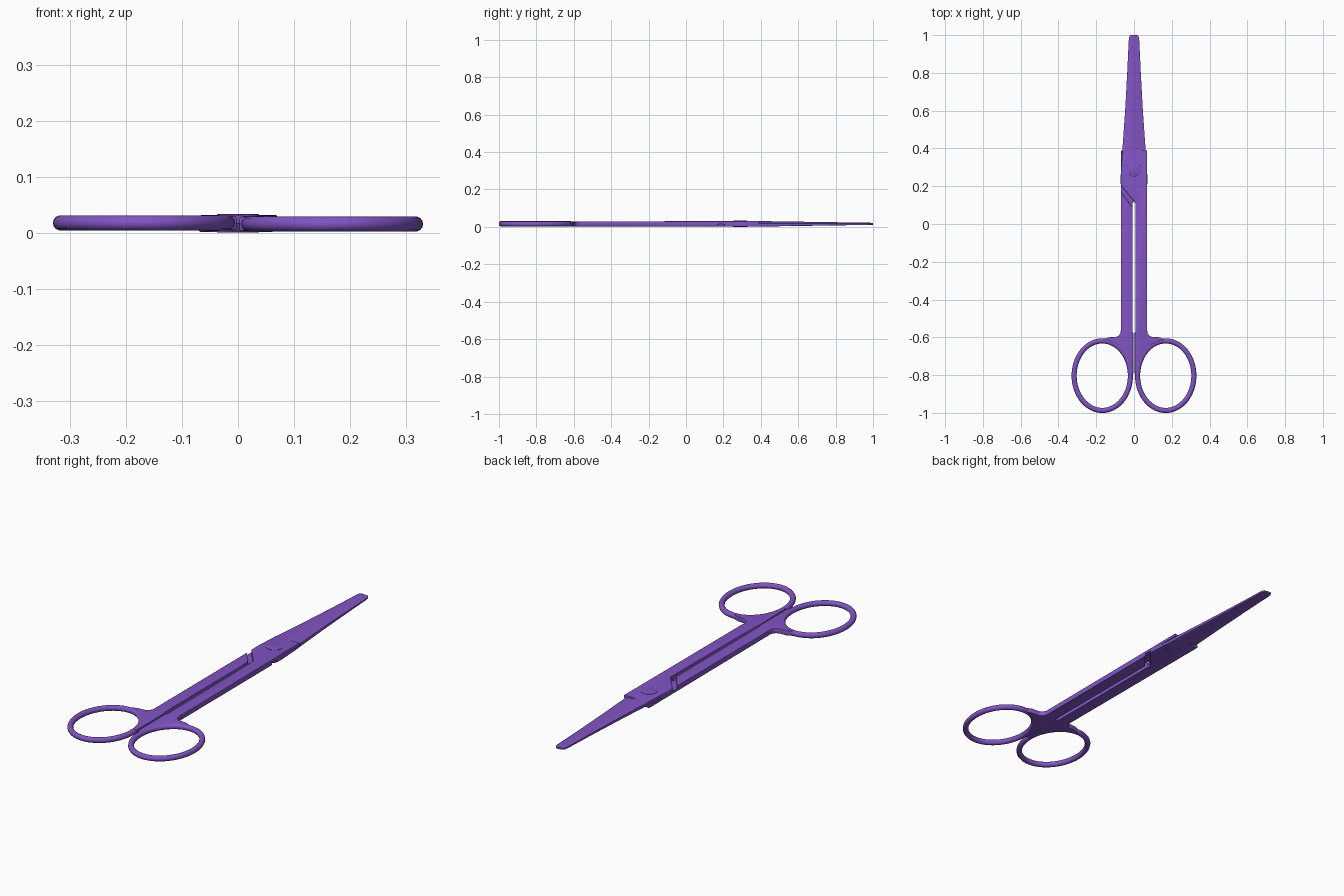
import bpy, bmesh
from math import sin, cos, pi, radians

if "Cube" in bpy.data.objects:
    bpy.data.objects.remove(bpy.data.objects["Cube"])

MID = 0.0165                      # plane where the two halves meet
RX, RY, RA, RB = 0.168, -0.803, 0.149, 0.184   # finger ring centre and radii

mat = bpy.data.materials.new("purple")
mat.diffuse_color = (0.22, 0.09, 0.55, 1)
mat.use_nodes = True
mat.node_tree.nodes["Principled BSDF"].inputs["Base Color"].default_value = mat.diffuse_color


def finish(bm, name):
    bmesh.ops.recalc_face_normals(bm, faces=bm.faces)
    me = bpy.data.meshes.new(name)
    bm.to_mesh(me)
    bm.free()
    ob = bpy.data.objects.new(name, me)
    bpy.context.collection.objects.link(ob)
    me.materials.append(mat)
    bpy.ops.object.select_all(action='DESELECT')
    ob.select_set(True)
    bpy.context.view_layer.objects.active = ob
    bpy.ops.object.shade_smooth_by_angle(angle=radians(35))
    return ob


def slab(name, outline, z_outer, bevel):
    """Extrude an outline from the mid plane and round its outer rim."""
    bm = bmesh.new()
    face = bm.faces.new([bm.verts.new((x, y, MID)) for x, y in outline])
    res = bmesh.ops.extrude_face_region(bm, geom=[face], use_keep_orig=True)
    top = [v for v in res["geom"] if isinstance(v, bmesh.types.BMVert)]
    for v in top:
        v.co.z = z_outer(v.co.y)
    rim = [e for e in bm.edges if all(v in top for v in e.verts)]
    bmesh.ops.bevel(bm, geom=rim, offset=bevel, segments=3, profile=0.5,
                    affect='EDGES', clamp_overlap=True)
    return finish(bm, name)


def loft(name, sections):
    bm = bmesh.new()
    rows = [[bm.verts.new(p) for p in s] for s in sections]
    n = len(rows[0])
    for a, b in zip(rows, rows[1:]):
        for i in range(n):
            j = (i + 1) % n
            bm.faces.new((a[i], a[j], b[j], b[i]))
    bm.faces.new(rows[0])
    bm.faces.new(rows[-1])
    return finish(bm, name)


# Handle outline: web beside the ring, then a fillet into the shank
web = [(RX + RA * cos(t), RY + (RB + 0.004) * sin(t))
       for t in [pi / 2 + pi / 2 * i / 14 for i in range(15)]]
inner = [(0.003, -0.79), (0.003, -0.58), (0.008, -0.57)]
fillet = [(0.070 + 0.032 * (1 - cos(a)), -0.566 - 0.032 * sin(a))
          for a in [pi / 2 * i / 6 for i in range(7)]]
web_top = [(0.135, -0.600)]

upper = web + inner + [(0.008, 0.11), (-0.070, 0.205), (-0.071, 0.25),
                       (-0.062, 0.39), (0.070, 0.39)] + fillet + web_top
lower = web + inner + [(0.008, 0.090), (0.070, 0.170)] + fillet + web_top

parts = [
    slab("handle_upper_face", upper,
         lambda y: 0.0285 + max(0, y + 0.6) * 0.003, 0.003),
    slab("handle_lower_face", lower, lambda y: 0.003, 0.003),
]

# Finger ring: elliptical torus
bm = bmesh.new()
N, K = 64, 14
rows = []
for i in range(N):
    t = 2 * pi * i / N
    rows.append([bm.verts.new((RX + (RA + 0.0135 * cos(p)) * cos(t),
                               RY + (RB + 0.0135 * cos(p)) * sin(t),
                               0.0155 + 0.0135 * sin(p)))
                 for p in [2 * pi * k / K for k in range(K)]])
for i in range(N):
    a, b = rows[i], rows[(i + 1) % N]
    for k in range(K):
        m = (k + 1) % K
        bm.faces.new((a[k], b[k], b[m], a[m]))
parts.append(finish(bm, "finger_ring"))

# Blade: flat spine side, ground down towards the cutting edge
stations = [(0.385, -0.062, 0.062, 0.0148), (0.60, -0.047, 0.047, 0.0115),
            (0.80, -0.036, 0.036, 0.0085), (0.97, -0.028, 0.028, 0.0060),
            (0.99, -0.026, 0.026, 0.0056), (1.00, -0.019, 0.019, 0.0050)]
parts.append(loft("blade", [
    [(xl, y, MID), (xl, y, MID + h * 0.85), (xl + 0.003, y, MID + h),
     (0.0, y, MID + h), (xr, y, MID + 0.0025), (xr, y, MID)]
    for y, xl, xr, h in stations]))

# Second half: the same parts turned over about the long axis
for ob in parts:
    twin = ob.copy()
    twin.name = ob.name + "_opposite"
    twin.rotation_euler = (0, pi, 0)
    twin.location = (0, 0, 2 * MID)
    bpy.context.collection.objects.link(twin)

# Pivot screw
bm = bmesh.new()
bmesh.ops.create_cone(bm, cap_ends=True, segments=40, radius1=0.038,
                      radius2=0.038, depth=2 * MID)
rim = [e for e in bm.edges if abs(e.verts[0].co.z - e.verts[1].co.z) < 1e-6]
bmesh.ops.bevel(bm, geom=rim, offset=0.0012, segments=2, profile=0.5, affect='EDGES')
bmesh.ops.translate(bm, verts=bm.verts, vec=(0, 0.29, MID))
finish(bm, "pivot_screw")
